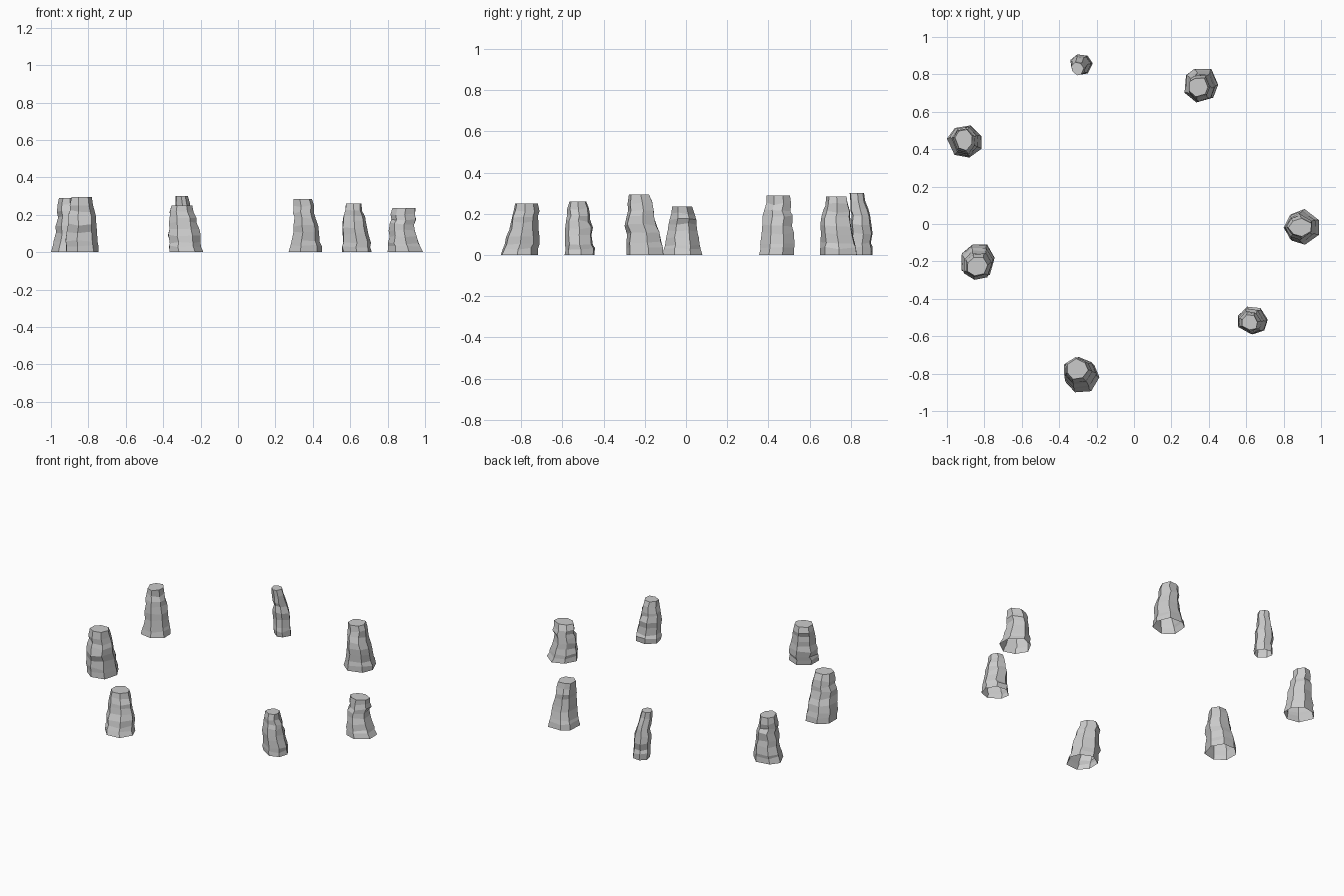
import bpy, bmesh, math, random

if "Cube" in bpy.data.objects:
    bpy.data.objects.remove(bpy.data.objects["Cube"])

random.seed(11)

SIDES = 7
LEVELS = [0, 0.12, 0.2, 0.36, 0.5, 0.64, 0.74, 0.86, 1]

# Each stone: height, then base / middle / top extents (x0, x1, y0, y1)
STONES = [
    (0.235, (.80, .99, -.11, .08), (.81, .945, -.085, .058), (.825, .95, -.067, .03)),
    (0.285, (.27, .45, .65, .83), (.30, .43, .655, .805), (.297, .395, .68, .78)),
    (0.30, (-.33, -.22, .80, .905), (-.335, -.232, .805, .90), (-.335, -.268, .795, .865)),
    (0.29, (-1.0, -.815, .355, .525), (-.97, -.84, .372, .515), (-.957, -.865, .392, .505)),
    (0.295, (-.92, -.745, -.29, -.11), (-.912, -.755, -.293, -.142), (-.89, -.782, -.277, -.18)),
    (0.25, (-.365, -.185, -.90, -.72), (-.372, -.21, -.86, -.71), (-.355, -.245, -.83, -.72)),
    (0.26, (.555, .715, -.59, -.445), (.56, .692, -.588, -.457), (.577, .66, -.566, -.485)),
]


def extents(t, base, mid, top):
    """Footprint of the stone at relative height t."""
    a, b, k = (base, mid, t * 2) if t < 0.5 else (mid, top, t * 2 - 1)
    return [p + (q - p) * k for p, q in zip(a, b)]


def fit(values, lo, hi):
    a, b = min(values), max(values)
    return [lo + (v - a) / (b - a) * (hi - lo) for v in values]


def standing_stone(index, height, base, mid, top):
    turn = random.uniform(0, 1)
    angles = [turn + (i + random.uniform(-.15, .15)) * math.tau / SIDES for i in range(SIDES)]
    column = [random.uniform(.93, 1.07) for _ in range(SIDES)]
    bm = bmesh.new()
    rings = []
    for t in LEVELS:
        inner = 0 < t < 1
        box = extents(t, base, mid, top)
        if inner:
            box = [v + random.uniform(-.006, .006) for v in box]
        radii = [c * random.uniform(.95, 1.05) for c in column]
        xs = fit([r * math.cos(a) for r, a in zip(radii, angles)], box[0], box[1])
        ys = fit([r * math.sin(a) for r, a in zip(radii, angles)], box[2], box[3])
        # uneven ledges around the stone
        zs = [height * (t + (random.uniform(-.025, .025) if inner else 0)) for _ in xs]
        rings.append([bm.verts.new(p) for p in zip(xs, ys, zs)])
    for low, high in zip(rings, rings[1:]):
        for i in range(SIDES):
            j = (i + 1) % SIDES
            bm.faces.new((low[i], low[j], high[j], high[i]))
    bm.faces.new(rings[-1])  # flat top, open underneath
    name = f"standing_stone_{index + 1}"
    mesh = bpy.data.meshes.new(name)
    bm.to_mesh(mesh)
    bm.free()
    bpy.context.collection.objects.link(bpy.data.objects.new(name, mesh))


# Ring of seven stones
for i, stone in enumerate(STONES):
    standing_stone(i, *stone)
